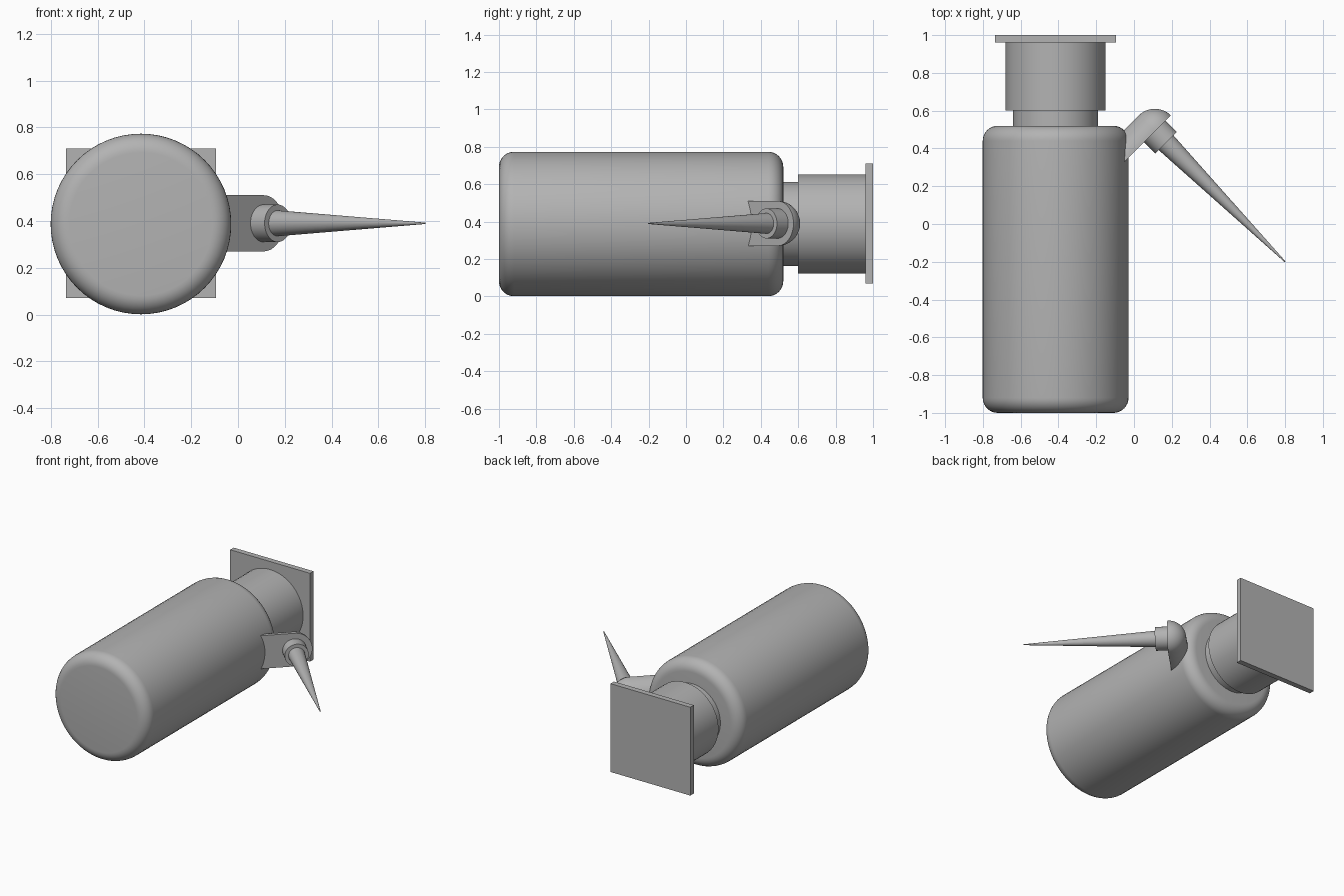
import bpy, bmesh, math
from mathutils import Vector, Matrix

cube = bpy.data.objects.get("Cube")
if cube:
    bpy.data.objects.remove(cube, do_unlink=True)

grey = bpy.data.materials.new("plain grey")
grey.use_nodes = True
grey.diffuse_color = (0.45, 0.45, 0.45, 1)
grey.node_tree.nodes["Principled BSDF"].inputs["Base Color"].default_value = (0.45, 0.45, 0.45, 1)

AXIS_X, AXIS_Z = -0.415, 0.387
BACK = Vector((0, 1, 0))
ALONG = Vector((1, 1, 0)).normalized()     # arm direction
OUT = Vector((1, -1, 0)).normalized()      # nozzle direction
ELBOW = Vector((0.11, 0.49, 0.39))


def finish(name, bm, smooth=True):
    bmesh.ops.remove_doubles(bm, verts=bm.verts, dist=1e-5)
    bmesh.ops.recalc_face_normals(bm, faces=bm.faces)
    mesh = bpy.data.meshes.new(name)
    bm.to_mesh(mesh)
    bm.free()
    mesh.materials.append(grey)
    obj = bpy.data.objects.new(name, mesh)
    bpy.context.collection.objects.link(obj)
    if smooth:
        bpy.ops.object.select_all(action='DESELECT')
        obj.select_set(True)
        bpy.context.view_layer.objects.active = obj
        bpy.ops.object.shade_smooth_by_angle(angle=math.radians(35))
    return obj


def lathe(name, profile, origin, axis, steps=64, sweep=math.tau, start=None):
    """Revolve (radius, distance) points around an axis."""
    side = start or axis.orthogonal().normalized()
    bm = bmesh.new()
    verts = [bm.verts.new(origin + axis * d + side * r) for r, d in profile]
    edges = [bm.edges.new(pair) for pair in zip(verts, verts[1:])]
    bmesh.ops.spin(bm, geom=verts + edges, cent=origin, axis=axis,
                   angle=sweep, steps=steps)
    bmesh.ops.remove_doubles(bm, verts=bm.verts, dist=1e-5)
    bmesh.ops.holes_fill(bm, edges=[e for e in bm.edges if e.is_boundary], sides=0)
    return finish(name, bm)


def arc(radius, centre_r, centre_d, a0, a1, steps=8):
    angles = [math.radians(a0 + (a1 - a0) * i / steps) for i in range(steps + 1)]
    return [(centre_r + radius * math.cos(a), centre_d + radius * math.sin(a)) for a in angles]


def tube(name, radius, y0, y1):
    lathe(name, [(0, y0), (radius, y0), (radius, y1), (0, y1)],
          Vector((AXIS_X, 0, AXIS_Z)), BACK)


# Main tank with rounded rims
R, BEVEL = 0.386, 0.08
tank = [(0, -1)] + arc(BEVEL, R - BEVEL, -1 + BEVEL, -90, 0) \
    + arc(BEVEL, R - BEVEL, 0.52 - BEVEL, 0, 90) + [(0, 0.52)]
lathe("tank", tank, Vector((AXIS_X, 0, AXIS_Z)), BACK)

# Neck, collar and square mounting plate
tube("neck", 0.225, 0.5, 0.61)
tube("collar", 0.265, 0.6, 0.97)
bm = bmesh.new()
bmesh.ops.create_cube(bm, size=1, matrix=Matrix.Translation((AXIS_X, 0.98, AXIS_Z + 0.003))
                      @ Matrix.Diagonal((0.64, 0.04, 0.64, 1)))
finish("mounting_plate", bm, smooth=False)

# Half-round arm with a domed end, flat towards the nozzle
arm = [(0, -0.29), (0.12, -0.29)] + arc(0.12, 0, 0, 0, 90, 12)
lathe("arm", arm, ELBOW, ALONG, 32, math.pi * (1 if ALONG.cross(Vector((0, 0, 1))).dot(OUT) < 0 else -1),
      Vector((0, 0, 1)))

# Nozzle base and tapered spike
lathe("nozzle_base", [(0, -0.02), (0.08, -0.02), (0.08, 0.085), (0, 0.085)], ELBOW, OUT, 48)
lathe("nozzle_spike", [(0, 0.07), (0.056, 0.07), (0.003, 0.976), (0, 0.976)], ELBOW, OUT, 48)
